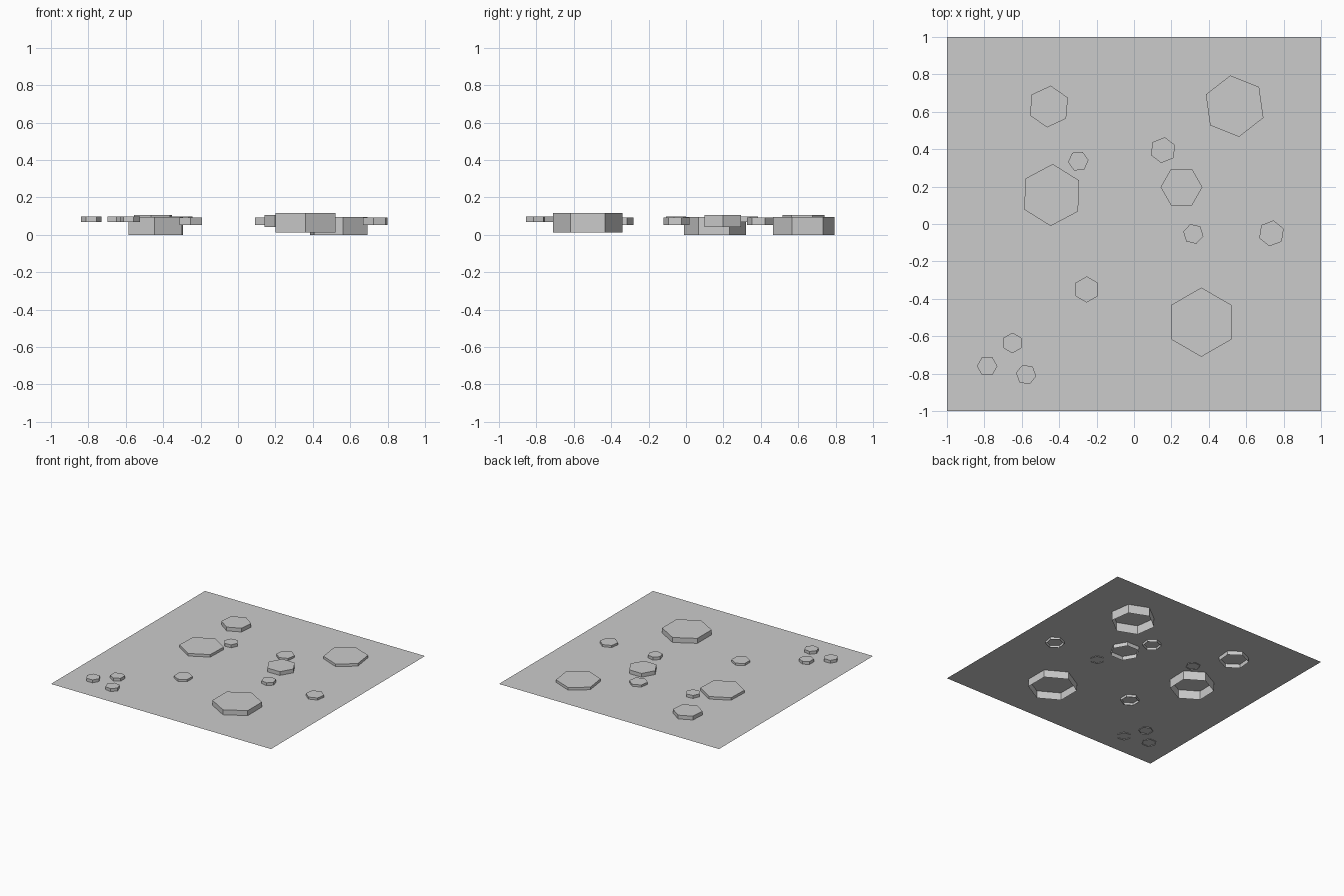
import bpy, bmesh
from math import radians

if "Cube" in bpy.data.objects:
    bpy.data.objects.remove(bpy.data.objects["Cube"])

PLATE_Z = 0.074


def finish(bm, name):
    mesh = bpy.data.meshes.new(name)
    bm.to_mesh(mesh)
    bm.free()
    obj = bpy.data.objects.new(name, mesh)
    bpy.context.collection.objects.link(obj)
    return obj


def hex_cap(name, x, y, radius, angle, z0, z1):
    """Six-sided prism, closed on top and open underneath."""
    bm = bmesh.new()
    bmesh.ops.create_cone(bm, cap_ends=True, segments=6, radius1=radius,
                          radius2=radius, depth=z1 - z0)
    bottom = [f for f in bm.faces if f.normal.z < -0.9]
    bmesh.ops.delete(bm, geom=bottom, context='FACES_ONLY')
    obj = finish(bm, name)
    obj.location = (x, y, (z0 + z1) / 2)
    # create_cone starts at +y, so angles are measured from there
    obj.rotation_euler.z = radians(angle)
    return obj


# flat square ground sheet
bm = bmesh.new()
bmesh.ops.create_grid(bm, x_segments=1, y_segments=1, size=1.0)
plate = finish(bm, "base_sheet")
plate.location.z = PLATE_Z

# stones by size: (radius, bottom, top, [(x, y, turn)])
sizes = {
    "huge_stone": (0.185, 0.012, 0.115, [(0.36, -0.525, 0)]),
    "large_stone": (0.166, 0.0, 0.095, [(-0.44, 0.155, -2), (0.538, 0.63, 8)]),
    "medium_stone": (0.112, 0.041, 0.105, [(-0.455, 0.628, -5), (0.254, 0.197, 30)]),
    "small_stone": (0.07, 0.053, 0.091, [(0.155, 0.395, -8), (0.735, -0.05, -9),
                                         (-0.253, -0.35, 0)]),
    "tiny_stone": (0.055, 0.068, 0.098, [(-0.298, 0.336, -24), (0.317, -0.053, 17),
                                         (-0.65, -0.636, 0), (-0.785, -0.76, 30),
                                         (-0.577, -0.805, 20)]),
}
for name, (radius, z0, z1, spots) in sizes.items():
    for i, (x, y, turn) in enumerate(spots, 1):
        hex_cap(f"{name}_{i}", x, y, radius, turn, z0, z1)
